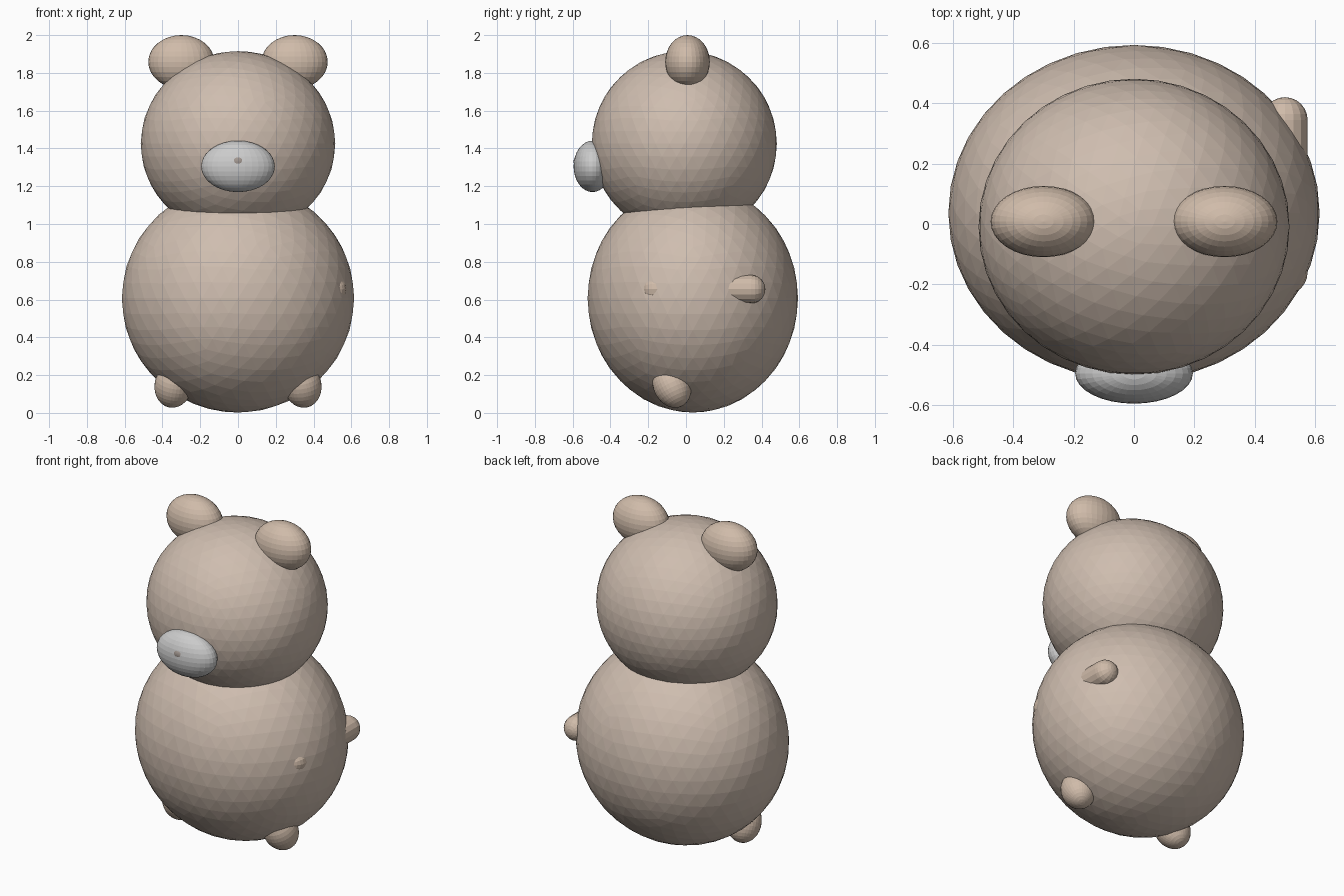
import bpy, bmesh, math
from mathutils import Matrix

if "Cube" in bpy.data.objects:
    bpy.data.objects.remove(bpy.data.objects["Cube"])


def material(name, rgb):
    m = bpy.data.materials.new(name)
    m.diffuse_color = (*rgb, 1)
    m.use_nodes = True
    m.node_tree.nodes["Principled BSDF"].inputs["Base Color"].default_value = m.diffuse_color
    return m


fur = material("fur", (0.62, 0.51, 0.43))
limb_fur = material("limb_fur", (0.63, 0.50, 0.40))
nose_brown = material("nose_brown", (0.36, 0.31, 0.28))


def ellipsoid(name, loc, radii, mat=None, ico=0, rot=(0, 0, 0), smooth=False):
    if ico:
        bpy.ops.mesh.primitive_ico_sphere_add(subdivisions=ico, radius=1, location=loc, rotation=rot)
    else:
        bpy.ops.mesh.primitive_uv_sphere_add(segments=32, ring_count=16, radius=1, location=loc, rotation=rot)
    ob = bpy.context.object
    ob.name = name
    ob.scale = radii
    if mat:
        ob.data.materials.append(mat)
    if smooth:
        bpy.ops.object.shade_smooth()
    return ob


def capsule(name, x, z, y0, y1, r, mat, sides=16, steps=6):
    # Half-circle caps joined by a straight run, lathed about the y axis
    angles = [i * math.pi / 2 / steps for i in range(steps + 1)]
    profile = [(y0 - r * math.cos(a), r * math.sin(a)) for a in angles]
    profile += [(y1 + r * math.cos(a), r * math.sin(a)) for a in reversed(angles)]
    bm = bmesh.new()
    vs = [bm.verts.new((w, y, 0)) for y, w in profile]
    es = [bm.edges.new(p) for p in zip(vs, vs[1:])]
    bmesh.ops.spin(bm, geom=vs + es, cent=(0, 0, 0), axis=(0, 1, 0),
                   angle=math.tau, steps=sides, use_duplicate=False)
    bmesh.ops.remove_doubles(bm, verts=bm.verts[:], dist=1e-4)
    bmesh.ops.recalc_face_normals(bm, faces=bm.faces[:])
    bmesh.ops.transform(bm, matrix=Matrix.Translation((x, 0, z)), verts=bm.verts[:])
    me = bpy.data.meshes.new(name)
    bm.to_mesh(me)
    bm.free()
    me.materials.append(mat)
    ob = bpy.data.objects.new(name, me)
    bpy.context.collection.objects.link(ob)
    return ob


# Faceted body and head
ellipsoid("body", (0, 0.036, 0.607), (0.615, 0.557, 0.605), fur, ico=4)
ellipsoid("head", (0, -0.009, 1.425), (0.515, 0.49, 0.49), fur, ico=4)

# Muzzle and nose
ellipsoid("muzzle", (0, -0.495, 1.305), (0.195, 0.1, 0.136))
ellipsoid("nose", (0, -0.565, 1.33), (0.048, 0.03, 0.036), nose_brown)

# Ears and feet, mirrored left and right
for side, s in (("left", -1), ("right", 1)):
    ellipsoid(side + "_ear", (s * 0.3, 0.008, 1.858), (0.175, 0.118, 0.142), limb_fur)
    ellipsoid(side + "_foot", (s * 0.342, -0.075, 0.145), (0.1, 0.098, 0.122), limb_fur,
              rot=(math.radians(25), s * math.radians(-10), 0))

# Arm lying front to back, mostly sunk in the body's right side
capsule("arm", 0.5, 0.655, -0.16, 0.345, 0.075, limb_fur)
